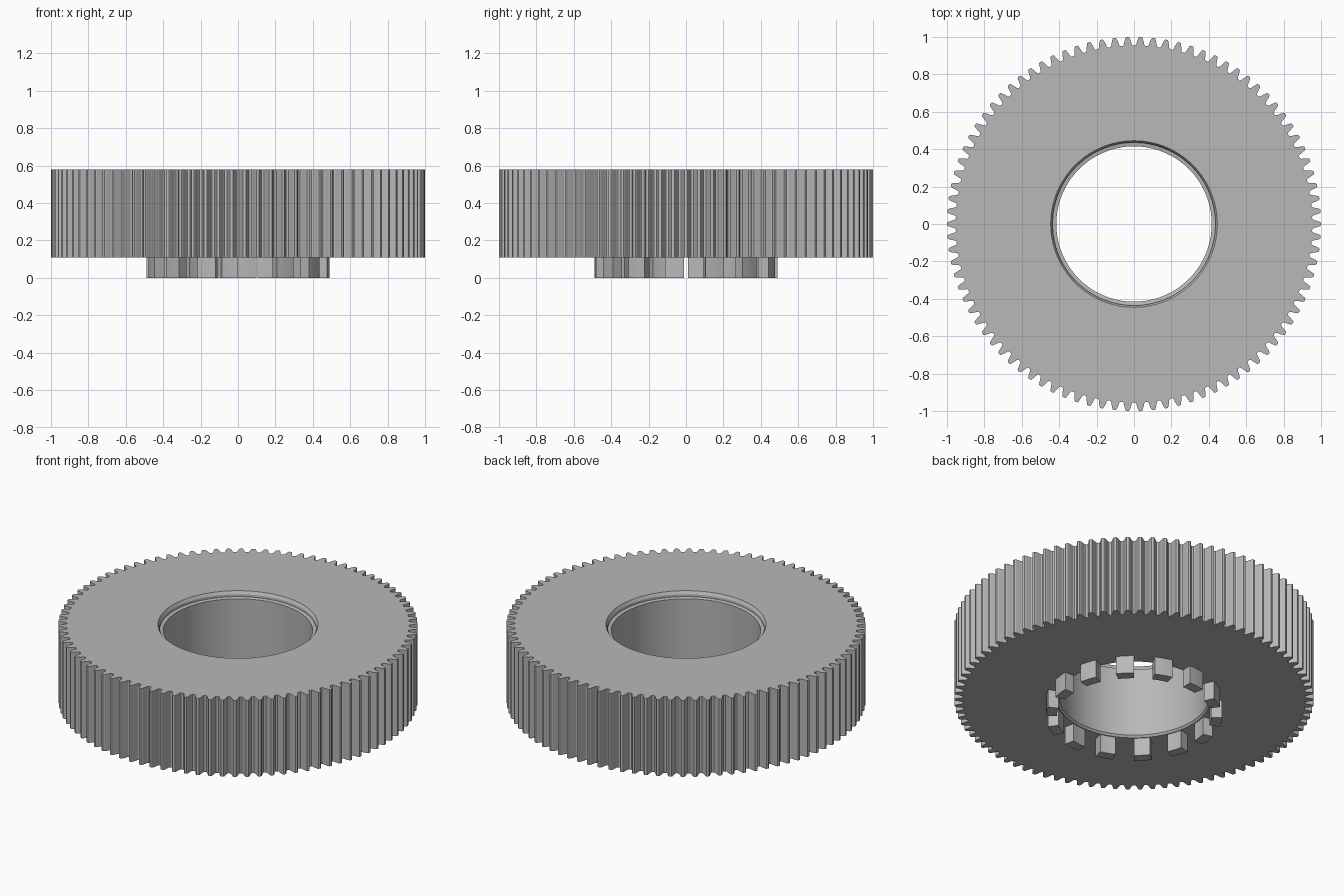
import bpy, bmesh
from math import sin, cos, pi, radians

cube = bpy.data.objects.get("Cube")
if cube:
    bpy.data.objects.remove(cube)

steel = bpy.data.materials.new("grey_steel")
steel.use_nodes = True
GREY = (0.48, 0.48, 0.48, 1)
steel.diffuse_color = GREY
steel.node_tree.nodes["Principled BSDF"].inputs["Base Color"].default_value = GREY

TEETH, DOGS = 90, 14
BOTTOM, TOP = 0.11, 0.58


def ring_point(bm, radius, angle, z):
    return bm.verts.new((radius * cos(angle), radius * sin(angle), z))


def bridge(bm, sections, closed):
    """Join closed cross-sections into a solid."""
    count = len(sections[0])
    pairs = list(zip(sections, sections[1:]))
    if closed:
        pairs.append((sections[-1], sections[0]))
    else:
        bm.faces.new(sections[0])
        bm.faces.new(sections[-1])
    for a, b in pairs:
        for i in range(count):
            j = (i + 1) % count
            bm.faces.new((a[i], a[j], b[j], b[i]))


def finish(bm, name):
    bmesh.ops.recalc_face_normals(bm, faces=bm.faces)
    mesh = bpy.data.meshes.new(name)
    bm.to_mesh(mesh)
    bm.free()
    mesh.materials.append(steel)
    obj = bpy.data.objects.new(name, mesh)
    bpy.context.collection.objects.link(obj)
    bpy.ops.object.select_all(action='DESELECT')
    obj.select_set(True)
    bpy.context.view_layer.objects.active = obj
    bpy.ops.object.shade_smooth_by_angle(angle=radians(14))


# Toothed ring: the radial section is swept round, following the tooth outline
half_tooth = [(0.40, 0.953), (0.32, 0.960), (0.25, 0.977), (0.16, 0.995), (0.10, 1.0)]
tooth = [(-s, r) for s, r in half_tooth] + [(s, r) for s, r in reversed(half_tooth)]
bore = [(0.445, TOP), (0.435, TOP - 0.018), (0.435, TOP - 0.032),
        (0.415, TOP - 0.036), (0.415, BOTTOM + 0.012), (0.425, BOTTOM)]
bm = bmesh.new()
sections = []
for n in range(TEETH):
    for shift, outer in tooth:
        angle = (n + shift) * 2 * pi / TEETH
        section = [(outer, BOTTOM), (outer, TOP)] + bore
        sections.append([ring_point(bm, r, angle, z) for r, z in section])
bridge(bm, sections, True)
finish(bm, "toothed_ring")

# Coupling dogs beneath the ring
bm = bmesh.new()
dog_section = [(0.43, 0), (0.49, 0), (0.49, BOTTOM + 0.005), (0.43, BOTTOM + 0.005)]
for n in range(DOGS):
    middle = radians(18.4) + n * 2 * pi / DOGS
    sections = []
    for step in range(-2, 3):
        angle = middle + radians(3 * step)
        sections.append([ring_point(bm, r, angle, z) for r, z in dog_section])
    bridge(bm, sections, False)
finish(bm, "coupling_dogs")
